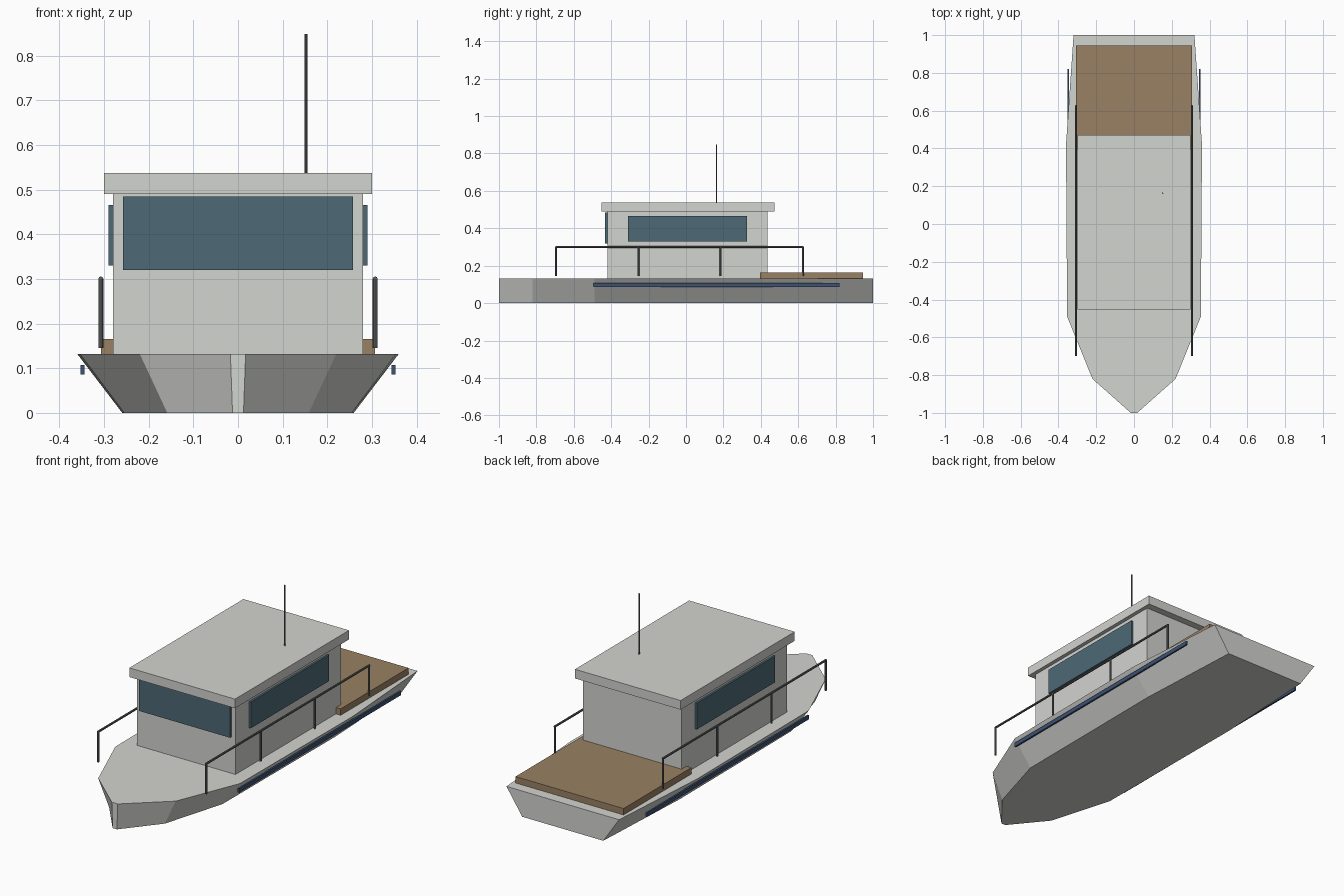
import bpy, bmesh
from mathutils import Vector

if "Cube" in bpy.data.objects:
    bpy.data.objects.remove(bpy.data.objects["Cube"])


def material(name, rgb):
    m = bpy.data.materials.new(name)
    m.diffuse_color = (*rgb, 1)
    m.use_nodes = True
    m.node_tree.nodes["Principled BSDF"].inputs["Base Color"].default_value = m.diffuse_color
    return m


GLASS = material("glass", (0.075, 0.14, 0.18))
WOOD = material("wood", (0.32, 0.22, 0.125))
NAVY = material("navy", (0.045, 0.085, 0.17))
STEEL = material("steel", (0.13, 0.13, 0.13))
PAINT = material("paint", (0.65, 0.66, 0.63))


def finish(name, bm, mat):
    bmesh.ops.recalc_face_normals(bm, faces=bm.faces)
    me = bpy.data.meshes.new(name)
    bm.to_mesh(me)
    bm.free()
    me.materials.append(mat)
    ob = bpy.data.objects.new(name, me)
    bpy.context.collection.objects.link(ob)
    return ob


def box(name, lo, hi, mat):
    lo, hi = Vector(lo), Vector(hi)
    bm = bmesh.new()
    bmesh.ops.create_cube(bm, size=1)
    for v in bm.verts:
        v.co = (lo + hi) / 2 + v.co * (hi - lo)
    return finish(name, bm, mat)


def rod(name, a, b, r, mat):
    a, b = Vector(a), Vector(b)
    d = b - a
    bm = bmesh.new()
    bmesh.ops.create_cone(bm, cap_ends=True, segments=8, radius1=r, radius2=r, depth=d.length)
    bm.transform(d.to_track_quat('Z', 'Y').to_matrix().to_4x4())
    bmesh.ops.translate(bm, verts=bm.verts, vec=(a + b) / 2)
    return finish(name, bm, mat)


# Hull: half outline (half width, y), narrowed toward the flat bottom
DECK = 0.132
half = [(0.017, -1), (0.22, -0.82), (0.354, -0.49), (0.36, 0.42), (0.32, 1)]
outline = half + [(-x, y) for x, y in reversed(half)]
bm = bmesh.new()
bottom = [bm.verts.new((x * 0.72, y, 0)) for x, y in outline]
top = [bm.verts.new((x, y, DECK)) for x, y in outline]
bm.faces.new(bottom)
bm.faces.new(top)
for i in range(len(outline)):
    j = (i + 1) % len(outline)
    bm.faces.new((bottom[i], bottom[j], top[j], top[i]))
finish("hull", bm, PAINT)

# Cabin, roof, aft deck and windscreen
box("cabin", (-0.28, -0.42, DECK), (0.28, 0.435, 0.49), PAINT)
box("roof", (-0.30, -0.453, 0.49), (0.30, 0.472, 0.537), PAINT)
box("aft_deck", (-0.307, 0.395, DECK), (0.307, 0.945, 0.165), WOOD)
box("windscreen", (-0.258, -0.434, 0.32), (0.258, -0.418, 0.485), GLASS)

# Side windows, rub strips and railings on both sides
for side, s in (("left", -1), ("right", 1)):
    def side_box(name, x0, x1, y0, y1, z0, z1, mat):
        xs = sorted((s * x0, s * x1))
        box(f"{name}_{side}", (xs[0], y0, z0), (xs[1], y1, z1), mat)

    side_box("side_window", 0.278, 0.29, -0.31, 0.325, 0.33, 0.465, GLASS)
    side_box("rub_strip", 0.344, 0.353, -0.495, 0.82, 0.086, 0.107, NAVY)
    x = s * 0.307
    rod(f"rail_{side}", (x, -0.698, 0.30), (x, 0.628, 0.30), 0.0055, STEEL)
    for i in range(4):
        y = -0.695 + i * 0.44
        rod(f"rail_post_{side}_{i + 1}", (x, y, 0.145), (x, y, 0.30), 0.0055, STEEL)

# Antenna
rod("antenna", (0.152, 0.163, 0.53), (0.152, 0.163, 0.848), 0.0035, STEEL)
